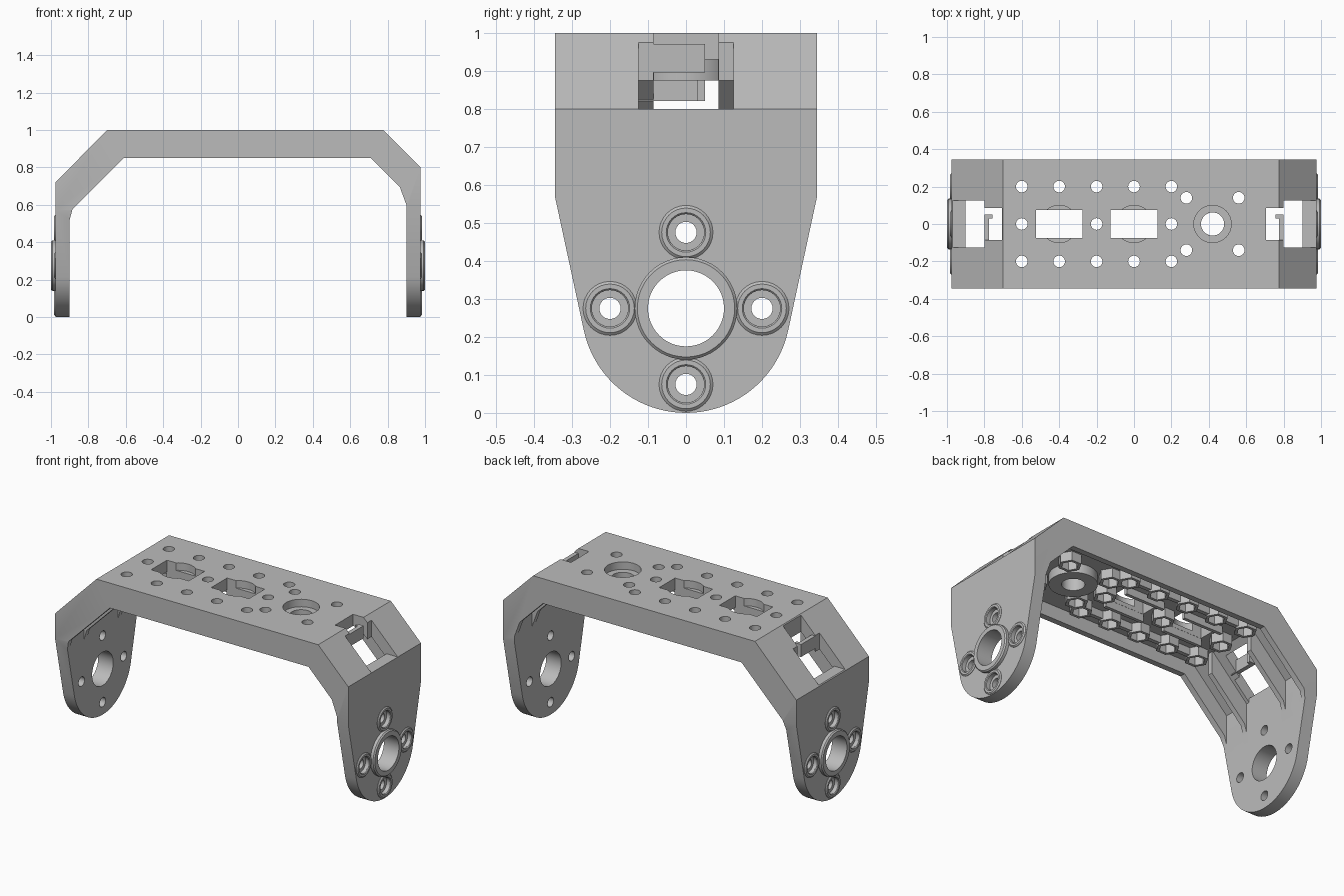
import bpy, bmesh
from math import sin, cos, pi, radians, atan2, acos, hypot
from mathutils import Matrix

if "Cube" in bpy.data.objects:
    bpy.data.objects.remove(bpy.data.objects["Cube"])

grey = bpy.data.materials.new("bracket grey")
grey.use_nodes = True
grey.diffuse_color = (0.5, 0.5, 0.5, 1)
grey.node_tree.nodes["Principled BSDF"].inputs["Base Color"].default_value = (0.5, 0.5, 0.5, 1)


def finish(bm, name):
    bmesh.ops.recalc_face_normals(bm, faces=bm.faces)
    mesh = bpy.data.meshes.new(name)
    bm.to_mesh(mesh)
    bm.free()
    mesh.materials.append(grey)
    ob = bpy.data.objects.new(name, mesh)
    bpy.context.collection.objects.link(ob)
    return ob


def prism(name, pts, axis, a, b):
    """Extrude a 2D outline along one axis from a to b."""
    put = {"x": lambda p, t: (t, p[0], p[1]),
           "y": lambda p, t: (p[0], t, p[1]),
           "z": lambda p, t: (p[0], p[1], t)}[axis]
    bm = bmesh.new()
    face = bm.faces.new([bm.verts.new(put(p, a)) for p in pts])
    ext = bmesh.ops.extrude_face_region(bm, geom=[face])
    shift = put((0, 0), b - a)
    bmesh.ops.translate(bm, vec=shift,
                        verts=[g for g in ext["geom"] if isinstance(g, bmesh.types.BMVert)])
    return finish(bm, name)


def box(name, x0, x1, y0, y1, z0, z1):
    return prism(name, [(x0, y0), (x1, y0), (x1, y1), (x0, y1)], "z", z0, z1)


def disc(cx, cy, r, n=32, turn=0):
    return [(cx + r * cos(turn + 2 * pi * i / n), cy + r * sin(turn + 2 * pi * i / n))
            for i in range(n)]


def tube(name, profile, n, matrix):
    """Revolve a closed (radius, height) outline about local z."""
    bm = bmesh.new()
    rings = [[bm.verts.new((r * cos(2 * pi * i / n), r * sin(2 * pi * i / n), h))
              for r, h in profile] for i in range(n)]
    k = len(profile)
    for i in range(n):
        a, b = rings[i], rings[(i + 1) % n]
        for j in range(k):
            bm.faces.new((a[j], b[j], b[(j + 1) % k], a[(j + 1) % k]))
    bm.transform(matrix)
    return finish(bm, name)


def boolean(ob, cutter, op="DIFFERENCE"):
    bpy.context.view_layer.objects.active = ob
    mod = ob.modifiers.new("cut", "BOOLEAN")
    mod.operation, mod.solver, mod.object = op, "EXACT", cutter
    bpy.ops.object.modifier_apply(modifier=mod.name)
    bpy.data.objects.remove(cutter)


def smooth(ob):
    bpy.ops.object.select_all(action="DESELECT")
    ob.select_set(True)
    bpy.context.view_layer.objects.active = ob
    bpy.ops.object.shade_smooth_by_angle(angle=radians(30))


# Bent body: front outline, trimmed by the rounded arm outline
W, PIVOT, R = 0.345, 0.275, 0.275
outline = [(-.975, 0), (-.975, .72), (-.70, 1), (.775, 1), (.975, .80), (.975, 0),
           (.90, 0), (.90, .60), (.865, .695), (.71, .85), (-.61, .85), (-.885, .575), (-.90, .52), (-.90, 0)]
body = prism("bracket_body", outline, "y", -W, W)
start = atan2(.57 - PIVOT, W) - acos(R / hypot(W, .57 - PIVOT))
steps = 40
arc = [start + (-pi - 2 * start) * i / steps for i in range(steps + 1)]
arm_shape = [(-W - .01, 1.1), (-W - .01, .57), (-W, .57)]
arm_shape = [(W, .57), (W + .01, .57), (W + .01, 1.1)][::-1] + \
    [(R * cos(a), PIVOT + R * sin(a)) for a in arc] + arm_shape[::-1]
boolean(body, prism("cutter", arm_shape, "x", -1.2, 1.2), "INTERSECT")

# Hollow underside, leaving side rims and two ribs on each slope
SKIN, IN = .93, .31
boolean(body, box("cutter", -.66, .70, -IN, IN, .5, SKIN))
slopes = [[(.60, SKIN), (.745, SKIN), (.90, .775), (.90, .45), (.60, .45)],
          [(-.60, SKIN), (-.67, SKIN), (-.90, .70), (-.90, .40), (-.60, .40)]]
for pts in slopes:
    for y0, y1 in [(-IN, -.175), (-.145, .145), (.175, IN)]:
        boolean(body, prism("cutter", pts, "y", y0, y1))

# Clip windows through the slopes
for s, floor in [(1, .80), (-1, .725)]:
    def span(a, b):
        return sorted((s * a, s * b))
    boolean(body, box("cutter", *span(.80, 1.1), -.125, .125, floor, 1.1))
    boolean(body, box("cutter", *span(.80, .90), -.125, .125, .4, 1.1))
    boolean(body, box("cutter", *span(.705, .805), -.085, .085, .4, 1.1))
    top = floor + .17
    side = "left" if s > 0 else "right"
    box(side + "_clip_bar", *span(.775, .80), -.127, .05, top - .075, top)
    box(side + "_clip_hook", *span(.757, .78), .03, .05, top - .075, top)

# Holes in the top plate
holes = [(-.6 + .2 * i, y) for i in range(5) for y in (-.2, .2)]
holes += [(x, 0) for x in (-.6, -.2, .2)]
holes += [(x, y) for x in (.28, .56) for y in (-.14, .14)]
for x, y in holes:
    boolean(body, prism("cutter", disc(x, y, .031, 24), "z", .8, 1.1))
for x in (-.4, 0):
    boolean(body, prism("cutter", disc(x, 0, .1), "z", .955, 1.1))
    boolean(body, box("cutter", x - .125, x + .125, -.075, .075, .8, 1.1))
boolean(body, prism("cutter", disc(.42, 0, .1), "z", .955, 1.1))
boolean(body, prism("cutter", disc(.42, 0, .062), "z", .8, 1.1))

# Pivot holes and counterbores in the arms
bolts = [(.2, 0), (-.2, 0), (0, .2), (0, -.2)]
for s in (1, -1):
    boolean(body, prism("cutter", disc(0, PIVOT, .1, 48), "x", s * .8, s * 1.1))
    for y, z in bolts:
        boolean(body, prism("cutter", disc(y, PIVOT + z, .028, 24), "x", s * .8, s * 1.1))
        boolean(body, prism("cutter", disc(y, PIVOT + z, .048, 24), "x", s * .955, s * 1.1))
smooth(body)

# Raised collars on the outer arm faces
big = [(.1, .96), (.1, 1), (.128, 1), (.135, .993), (.135, .96)]
small = [(.048, .965), (.048, .979), (.052, .983), (.064, .983), (.071, .977), (.071, .965)]
for s, side in ((1, "left"), (-1, "right")):
    turn = Matrix.Rotation(s * pi / 2, 4, "Y")
    smooth(tube(side + "_pivot_collar", big, 48, Matrix.Translation((0, 0, PIVOT)) @ turn))
    for y, z in bolts:
        smooth(tube(side + "_bolt_collar", small, 32,
                    Matrix.Translation((0, y, PIVOT + z)) @ turn))

# Hexagonal nut pockets under the plate
LOW, HIGH = .875, SKIN + .005
hexagon = [(.046, LOW), (.046, HIGH), (.064, HIGH), (.064, LOW)]
for x, y in holes:
    tube("nut_pocket", hexagon, 6, Matrix.Translation((x, y, 0)))
smooth(tube("centre_boss", [(.062, LOW), (.062, HIGH), (.13, HIGH), (.13, LOW)], 40,
            Matrix.Translation((.42, 0, 0))))

# Stiffening ribs between the pockets and around the openings
for i in range(4):
    x = -.6 + .2 * i
    for y in (-.2, .2):
        box("plate_rib", x + .05, x + .15, y - .012, y + .012, LOW + .01, HIGH)
for x in (-.4, 0):
    for s in (1, -1):
        y = sorted((s * .076, s * .096))
        box("opening_rib", x - .13, x + .13, *y, LOW + .01, HIGH)
